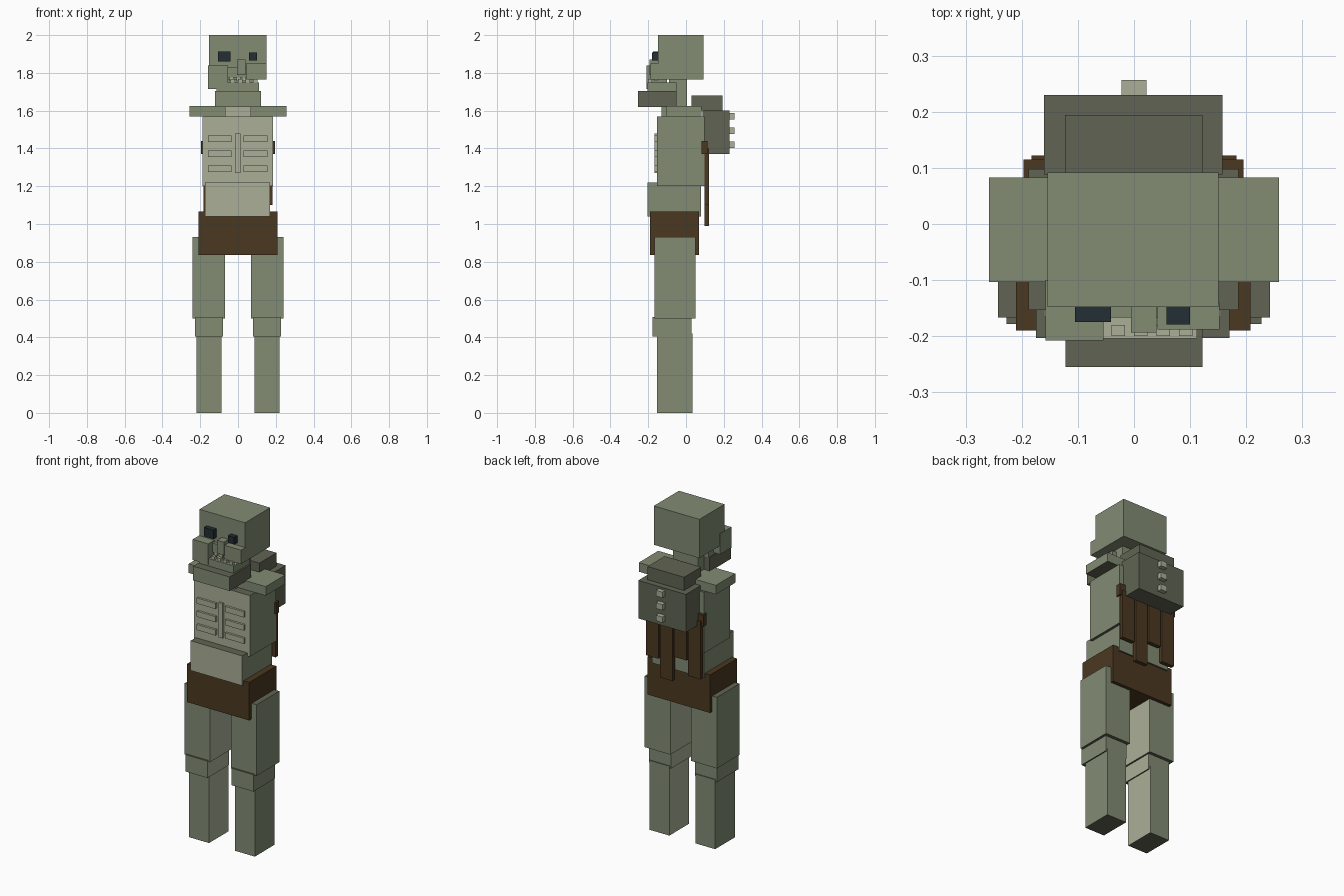
import bpy, bmesh
from mathutils import Vector

if "Cube" in bpy.data.objects:
    bpy.data.objects.remove(bpy.data.objects["Cube"], do_unlink=True)


def material(name, rgb):
    # Convert screen values to linear
    lin = [((c / 255 + 0.055) / 1.055) ** 2.4 for c in rgb]
    m = bpy.data.materials.new(name)
    m.use_nodes = True
    m.diffuse_color = (*lin, 1)
    bsdf = next(n for n in m.node_tree.nodes if n.type == 'BSDF_PRINCIPLED')
    bsdf.inputs["Base Color"].default_value = (*lin, 1)
    bsdf.inputs["Roughness"].default_value = 0.9
    return m


GREEN = material("grey_green", (130, 140, 116))
PALE = material("pale_bone", (170, 175, 150))
DARK = material("dark_moss", (96, 100, 82))
BROWN = material("brown_cloth", (75, 56, 33))
BLACK = material("eye_black", (35, 46, 51))

DIRS = {"left": Vector((1, 0, 0)), "right": Vector((-1, 0, 0)), "back": Vector((0, 1, 0)),
        "front": Vector((0, -1, 0)), "top": Vector((0, 0, 1)), "bottom": Vector((0, 0, -1))}


def box(name, xs, ys, zs, mat=GREEN, **sides):
    """Box from ranges; sides maps a face direction to another material."""
    bm = bmesh.new()
    bmesh.ops.create_cube(bm, size=1)
    for v in bm.verts:
        v.co = [r[0] + (c + 0.5) * (r[1] - r[0]) for c, r in zip(v.co, (xs, ys, zs))]
    bm.normal_update()
    mats = [mat]
    for side, other in sides.items():
        if other not in mats:
            mats.append(other)
        for f in bm.faces:
            if f.normal.dot(DIRS[side]) > 0.9:
                f.material_index = mats.index(other)
    me = bpy.data.meshes.new(name)
    bm.to_mesh(me)
    bm.free()
    for m in mats:
        me.materials.append(m)
    ob = bpy.data.objects.new(name, me)
    bpy.context.collection.objects.link(ob)
    return ob


# Legs: pale inner faces, dark tops and soles
for side, s, inner in (("left", 1, "right"), ("right", -1, "left")):
    for part, x0, x1, ys, zs in (
            ("thigh", 0.07, 0.242, (-0.167, 0.05), (0.5, 0.93)),
            ("knee", 0.08, 0.227, (-0.178, 0.03), (0.405, 0.507)),
            ("shin", 0.087, 0.22, (-0.153, 0.035), (0, 0.42))):
        box(f"{side}_{part}", sorted((s * x0, s * x1)), ys, zs,
            top=DARK, bottom=DARK, **{inner: PALE})
    # Shoulder plates
    box(f"{side}_shoulder", sorted((s * 0.07, s * 0.258)), (-0.103, 0.083), (1.57, 1.625),
        bottom=DARK)

# Trunk
box("hip_cloth", (-0.21, 0.208), (-0.19, 0.07), (0.835, 1.065), BROWN)
box("abdomen", (-0.175, 0.17), (-0.203, 0.08), (1.04, 1.22),
    front=PALE, top=DARK, bottom=DARK)
box("chest", (-0.188, 0.186), (-0.153, 0.098), (1.2, 1.57),
    front=PALE, top=DARK, bottom=DARK)
box("neck_base", (-0.07, 0.07), (-0.13, 0.06), (1.565, 1.62), front=PALE, top=DARK)
box("neck", (-0.085, 0.085), (-0.09, 0.005), (1.61, 1.77))
box("collar", (-0.122, 0.122), (-0.255, -0.05), (1.62, 1.705), DARK, front=GREEN)

# Sternum and ribs
box("sternum", (-0.015, 0.013), (-0.166, -0.15), (1.27, 1.48), PALE)
for i in range(3):
    z = 1.275 + 0.08 * i
    for side, xs in (("left", (0.03, 0.155)), ("right", (-0.16, -0.035))):
        box(f"{side}_rib_{i + 1}", xs, (-0.166, -0.15), (z, z + 0.034), PALE)

# Back pack with pad and studs
box("back_pack", (-0.16, 0.158), (0.088, 0.23), (1.37, 1.6), DARK)
box("pack_pad", (-0.123, 0.122), (0.03, 0.194), (1.6, 1.68), DARK)
for i in range(3):
    z = 1.402 + 0.075 * i
    box(f"pack_stud_{i + 1}", (-0.022, 0.022), (0.225, 0.257), (z, z + 0.035), PALE)

# Belt bar and hanging strips
box("strip_bar", (-0.197, 0.195), (0.083, 0.115), (1.37, 1.44), BROWN)
for i, low in enumerate((1.05, 1.14, 0.99, 1.1)):
    x = -0.183 + 0.094 * i
    box(f"hanging_strip_{i + 1}", (x, x + 0.084), (0.098, 0.122), (low, 1.4), BROWN)

# Head and face
box("head", (-0.154, 0.151), (-0.148, 0.092), (1.765, 2.0))
box("right_cheek", (-0.158, -0.054), (-0.208, -0.1), (1.715, 1.84))
box("left_cheek", (0.042, 0.152), (-0.188, -0.14), (1.765, 1.85))
box("upper_lip", (-0.055, 0.042), (-0.167, -0.14), (1.775, 1.83))
box("nose", (-0.005, 0.04), (-0.193, -0.14), (1.79, 1.87))
box("jaw", (-0.115, 0.112), (-0.204, -0.05), (1.7, 1.75), top=PALE)
for i, x in enumerate((-0.04, 0.0, 0.04, 0.08)):
    box(f"tooth_{i + 1}", (x, x + 0.024), (-0.2, -0.18), (1.745, 1.768), PALE)
for i, x in enumerate((-0.045, -0.008, 0.02)):
    box(f"upper_tooth_{i + 1}", (x, x + 0.02), (-0.167, -0.15), (1.757, 1.78), PALE)
box("right_eye", (-0.105, -0.041), (-0.175, -0.14), (1.86, 1.914), BLACK)
box("left_eye", (0.058, 0.1), (-0.179, -0.14), (1.866, 1.909), BLACK)
